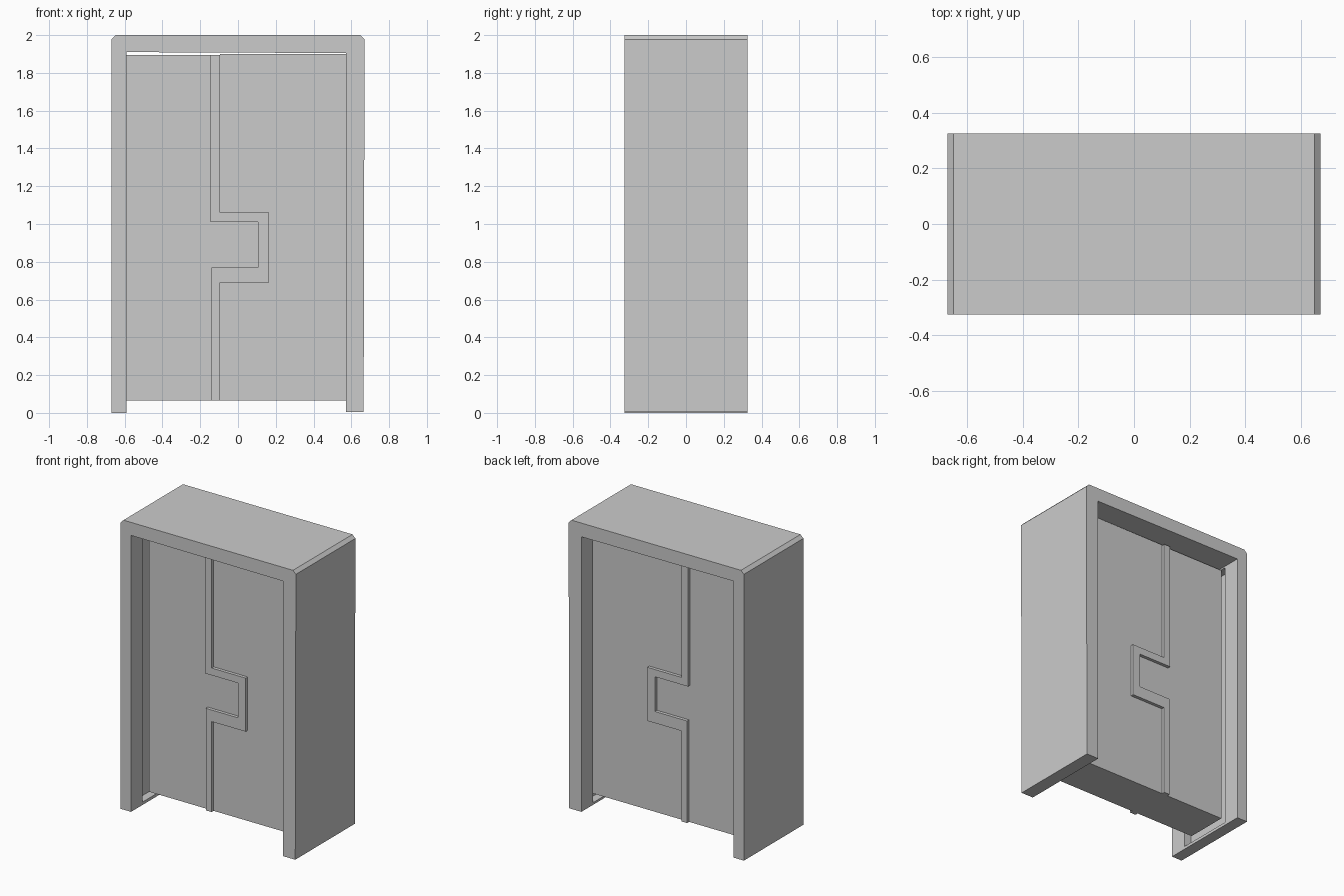
import bpy, bmesh

if "Cube" in bpy.data.objects:
    bpy.data.objects.remove(bpy.data.objects["Cube"])


def prism(name, profile, y0, y1):
    """Extrude an (x, z) outline along y."""
    bm = bmesh.new()
    face = bm.faces.new([bm.verts.new((x, y0, z)) for x, z in profile])
    ext = bmesh.ops.extrude_face_region(bm, geom=[face])
    moved = [v for v in ext["geom"] if isinstance(v, bmesh.types.BMVert)]
    bmesh.ops.translate(bm, verts=moved, vec=(0, y1 - y0, 0))
    bmesh.ops.recalc_face_normals(bm, faces=bm.faces)
    mesh = bpy.data.meshes.new(name)
    bm.to_mesh(mesh)
    bm.free()
    ob = bpy.data.objects.new(name, mesh)
    bpy.context.collection.objects.link(ob)
    return ob


def rect(x0, x1, z0, z1):
    return [(x0, z0), (x1, z0), (x1, z1), (x0, z1)]


# Doorway frame: deep inverted U with chamfered top corners
W, L, R, C = 0.67, -0.59, 0.572, 0.022
frame = prism("door_frame", [
    (-W, 0), (L, 0), (L, 1.91), (R, 1.905), (R, 0.005), (W - 0.005, 0.005),
    (W, 2 - C), (W - C, 2), (-W + C, 2), (-W, 2 - C)], -0.325, 0.325)

# Sliding channels cut into the inside of both jambs
for x0, x1 in ((L - 0.055, L + 0.05), (R - 0.05, R + 0.055)):
    cutter = prism("channel_cutter", rect(x0, x1, 0.02, 1.9), -0.2, 0.2)
    cutter.hide_render = True
    mod = frame.modifiers.new("channel", "BOOLEAN")
    mod.object = cutter
    mod.operation = "DIFFERENCE"
    mod.solver = "EXACT"
    bpy.context.view_layer.objects.active = frame
    bpy.ops.object.modifier_apply(modifier=mod.name)
    bpy.data.objects.remove(cutter)

# Stepped seam lines shared by the interlocking panels
BOTTOM, TOP = 0.065, 1.896
outer = [(-0.095, BOTTOM), (-0.095, 0.69), (0.165, 0.69),
         (0.165, 1.06), (-0.095, 1.06), (-0.095, TOP)]
inner = [(-0.14, BOTTOM), (-0.14, 0.77), (0.107, 0.77),
         (0.107, 1.01), (-0.145, 1.01), (-0.145, TOP)]

# Left panel with tongue, right panel with matching notch
Y0, Y1 = -0.13, 0.165
prism("left_door", [(L, TOP), (L, BOTTOM)] + inner, Y0, Y1)
prism("right_door", [(R + 0.045, TOP + 0.005), (R + 0.045, BOTTOM)] + outer[:-1]
      + [(-0.095, TOP + 0.005)], Y0, Y1)

# Raised seam trim, standing proud on both faces
prism("door_seam", outer + inner[::-1], Y0 - 0.022, Y1 + 0.022)
